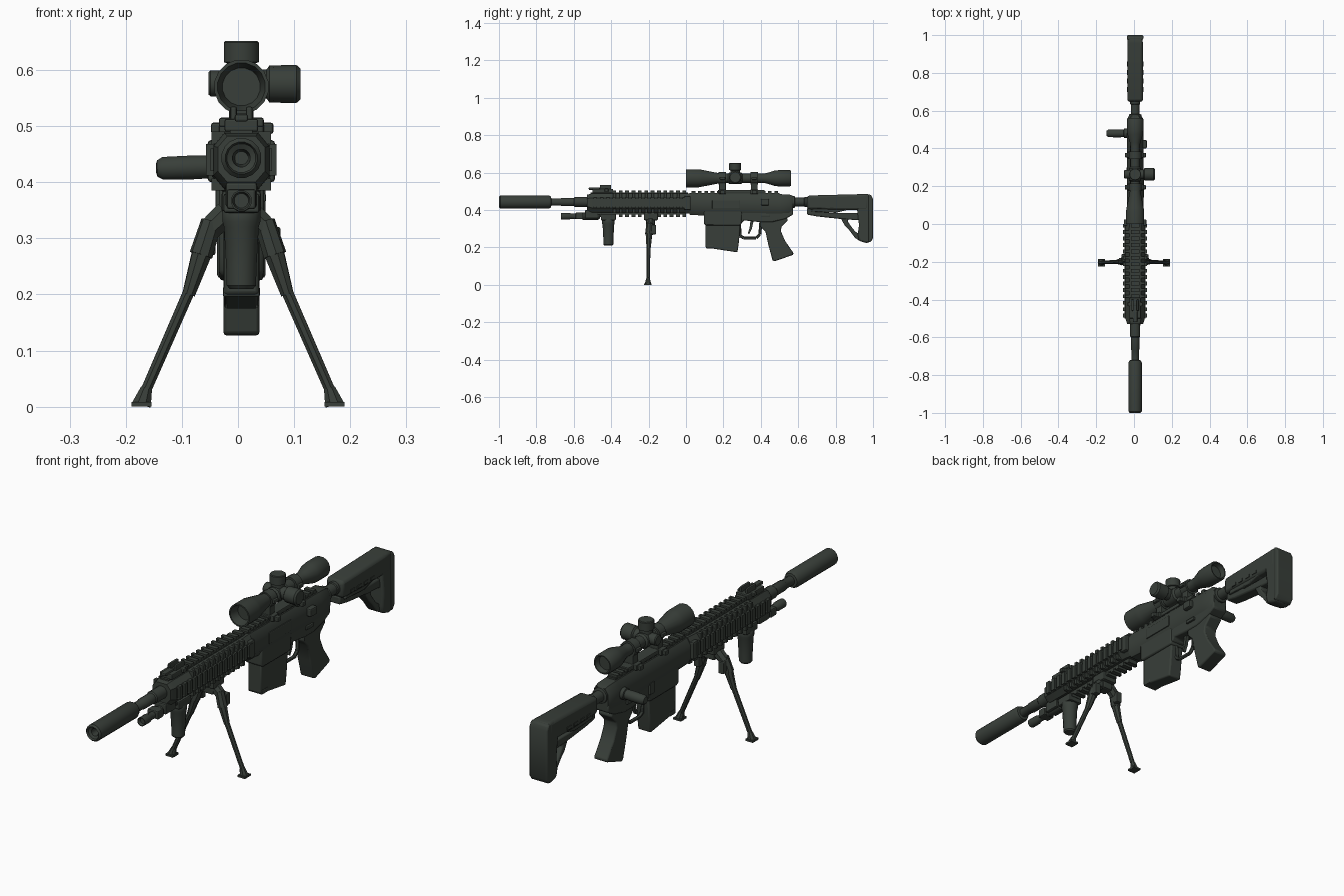
import bpy, bmesh, math
from mathutils import Vector, Matrix

CX = 0.006   # gun centreline
BZ = 0.443   # bore height
mat = bpy.data.materials.new("dark olive grey")
mat.diffuse_color = (0.040, 0.049, 0.041, 1)


def finish(name, bm, bevel=0.0, smooth=True):
    bmesh.ops.recalc_face_normals(bm, faces=bm.faces)
    me = bpy.data.meshes.new(name)
    bm.to_mesh(me)
    bm.free()
    me.materials.append(mat)
    ob = bpy.data.objects.new(name, me)
    bpy.context.collection.objects.link(ob)
    if bevel:
        m = ob.modifiers.new("bevel", 'BEVEL')
        m.width, m.segments, m.limit_method = bevel, 2, 'ANGLE'
        m.angle_limit = math.radians(35)
    if smooth:
        bpy.ops.object.select_all(action='DESELECT')
        ob.select_set(True)
        bpy.context.view_layer.objects.active = ob
        bpy.ops.object.shade_smooth_by_angle(angle=math.radians(35))
    return ob


def boxes(name, items, bevel=0.0):
    """Each item: x0, x1, y0, y1, z0, z1 (x relative to the centreline)."""
    bm = bmesh.new()
    for x0, x1, y0, y1, z0, z1 in items:
        m = Matrix.Translation((CX + (x0 + x1) / 2, (y0 + y1) / 2, (z0 + z1) / 2))
        bmesh.ops.create_cube(bm, size=1, matrix=m @ Matrix.Diagonal((x1 - x0, y1 - y0, z1 - z0, 1)))
    return finish(name, bm, bevel, False)


def side_profile(name, pts, half, bevel=0.0):
    """Extrude a (y, z) outline across x."""
    bm = bmesh.new()
    f = bm.faces.new([bm.verts.new((CX - half, y, z)) for y, z in pts])
    r = bmesh.ops.extrude_face_region(bm, geom=[f])
    bmesh.ops.translate(bm, vec=(2 * half, 0, 0), verts=[v for v in r["geom"] if isinstance(v, bmesh.types.BMVert)])
    return finish(name, bm, bevel)


def octagon_bar(name, rings, c=0.4):
    """Chamfered bar along y; rings: y, half width, z0, z1."""
    bm, loops = bmesh.new(), []
    for y, w, z0, z1 in rings:
        d, e = w * c, (z1 - z0) * c * 0.6
        pts = [(w, z0 + e), (w, z1 - e), (w - d, z1), (d - w, z1), (-w, z1 - e), (-w, z0 + e), (d - w, z0), (w - d, z0)]
        loops.append([bm.verts.new((CX + x, y, z)) for x, z in pts])
    for a, b in zip(loops, loops[1:]):
        for i in range(8):
            bm.faces.new((a[i], a[(i + 1) % 8], b[(i + 1) % 8], b[i]))
    bm.faces.new(loops[0])
    bm.faces.new(loops[-1])
    return finish(name, bm)


def lathe(name, origin, direction, prof, n=16):
    """Spin (distance, radius) points round an axis."""
    q = Vector(direction).to_track_quat('Z', 'Y')
    o, bm, loops = Vector(origin), bmesh.new(), []
    for t, r in prof:
        loops.append([bm.verts.new(o + q @ Vector((r * math.cos(2 * math.pi * (i + .5) / n),
                      r * math.sin(2 * math.pi * (i + .5) / n), t))) for i in range(n)])
    for a, b in zip(loops, loops[1:]):
        for i in range(n):
            bm.faces.new((a[i], a[(i + 1) % n], b[(i + 1) % n], b[i]))
    bm.faces.new(loops[0])
    bm.faces.new(loops[-1])
    return finish(name, bm)


def rod(name, a, b, r0, r1, n=8):
    d = Vector(b) - Vector(a)
    return lathe(name, a, d, [(0, r0), (d.length, r1)], n)


Y = (0, 1, 0)
# Suppressor, barrel
lathe("suppressor", (CX, 0, BZ), Y, [(-.90, .012), (-.985, .016), (-.99, .026), (-1, .029), (-.992, .036), (-.735, .036), (-.722, .03), (-.72, .02)])
lathe("barrel", (CX, 0, BZ), Y, [(-.73, .02), (-.67, .02), (-.665, .023), (-.6, .023), (-.595, .027), (-.5, .027)], 12)

# Handguard with rails on four sides
octagon_bar("handguard", [(-.53, .042, .40, .482), (-.505, .05, .388, .488), (-.02, .052, .385, .488), (.025, .05, .38, .49)])
steps = [-.495 + .034 * i for i in range(15)]
boxes("top_rail", [(-.02, .02, -.51, .01, .485, .493)] + [(-.022, .022, y, y + .02, .49, .505) for y in steps])
boxes("bottom_rail", [(-.02, .02, -.51, .0, .375, .39)] + [(-.023, .023, y, y + .02, .364, .378) for y in steps])
for s, nm in ((1, "right"), (-1, "left")):
    def sx(a, b):
        return (min(a * s, b * s), max(a * s, b * s))
    boxes(nm + "_side_rail", [(*sx(.045, .055), -.5, 0, .42, .46)] + [(*sx(.05, .063), y, y + .02, .412, .468) for y in steps])
    boxes(nm + "_vent_ribs", [(*sx(.03, .053), y + .004, y + .018, z, z + .022) for y in steps[3:14] for z in (.385, .468)])
    boxes(nm + "_handguard_lug", [(*sx(.04, .06), -.01, .025, .40, .475)], .006)

# Folded front sight
boxes("front_sight", [(-.03, .03, -.5, -.39, .49, .513), (-.02, -.008, -.46, -.4, .51, .535), (.008, .02, -.46, -.4, .51, .535),
                      (-.012, .012, -.52, -.46, .508, .521), (-.04, .04, -.435, -.415, .498, .515)], .004)

# Light under the front, foregrip
lathe("under_light", (CX, 0, .367), Y, [(-.655, .013), (-.668, .016), (-.668, .019), (-.625, .019), (-.615, .015), (-.56, .015), (-.55, .02), (-.47, .02), (-.46, .012)], 12)
boxes("light_clamp", [(-.026, .026, -.59, -.55, .352, .388), (-.028, .028, -.54, -.47, .355, .40)], .005)
lathe("foregrip", (CX, -.415, 0), (0, 0, 1), [(.21, .022), (.216, .027), (.25, .028), (.32, .032), (.33, .035), (.348, .035), (.355, .03)], 12)
boxes("foregrip_clamp", [(-.032, .032, -.455, -.375, .345, .38)], .005)

# Bipod
boxes("bipod_mount", [(-.035, .035, -.225, -.15, .345, .385), (-.025, .025, -.215, -.165, .315, .35)], .006)
for s, nm in ((1, "right"), (-1, "left")):
    rod(nm + "_bipod_hinge", (s * .02, -.19, .345), (s * .052, -.19, .315), .024, .022)
    rod(nm + "_bipod_upper_leg", (s * .047, -.193, .33), (s * .066, -.198, .27), .019, .021)
    rod(nm + "_bipod_middle_leg", (s * .064, -.198, .275), (s * .088, -.2, .2), .019, .012)
    rod(nm + "_bipod_lower_leg", (s * .083, -.2, .215), (s * .168, -.203, .02), .011, .010)
    rod(nm + "_bipod_foot", (s * .163, -.203, .033), (s * .172, -.203, .003), .011, .0185)
    boxes(nm + "_bipod_latch", [(s * .058 - .015, s * .058 + .012, -.185, -.16, .27, .32)], .004)
boxes("bipod_pad", [(s * .172 - CX - .018, s * .172 - CX + .018, -.224, -.184, 0, .008) for s in (1, -1)])

# Receiver
octagon_bar("upper_receiver", [(.02, .046, .375, .488), (.10, .043, .37, .485), (.50, .043, .365, .485), (.555, .043, .37, .483), (.572, .034, .385, .475)])
side_profile("lower_receiver", [(.095, .41), (.095, .33), (.30, .33), (.31, .345), (.40, .335), (.46, .335), (.53, .352), (.572, .375), (.572, .41)], .036, .006)
side_profile("magazine_well", [(.095, .40), (.095, .325), (.11, .318), (.295, .318), (.30, .40)], .04, .006)
side_profile("magazine", [(.104, .34), (.104, .20), (.275, .174), (.283, .23), (.292, .34)], .031, .006)
boxes("magazine_base", [(-.033, .033, .108, .15, .195, .215)], .004)
boxes("receiver_rail", [(-.02, .02, .02, .50, .483, .492)] + [(-.022, .022, .03 + .034 * i, .05 + .034 * i, .487, .502) for i in range(14)])
boxes("ejection_cover", [(.035, .047, .14, .29, .405, .455)], .004)
boxes("forward_button", [(.03, .062, .40, .445, .425, .46)], .006)
boxes("selector_levers", [(.03, .044, .40, .45, .365, .38), (-.044, -.03, .40, .45, .365, .38), (-.046, -.03, .27, .3, .35, .40)], .003)

# Bolt handle
lathe("bolt_handle", (CX - .03, .48, .428), (-1, 0, -.03), [(0, .026), (.028, .026), (.03, .021), (.06, .022), (.11, .021), (.12, .015), (.122, .008)], 12)

# Trigger and guard
guard = [(.285, .335), (.29, .262), (.31, .25), (.375, .25), (.395, .27), (.40, .335)]
for i, (a, b) in enumerate(zip(guard, guard[1:])):
    rod("trigger_guard_%d" % (i + 1), (CX, *a), (CX, *b), .008, .008, 6)
side_profile("trigger", [(.345, .345), (.34, .305), (.33, .275), (.338, .272), (.352, .30), (.362, .345)], .007)

# Pistol grip
side_profile("pistol_grip", [(.395, .35), (.395, .315), (.425, .285), (.44, .215), (.463, .13), (.475, .127), (.572, .16), (.575, .17),
                             (.53, .235), (.508, .285), (.51, .31), (.545, .345), (.54, .36)], .032, .012)

# Buffer tube and stock
lathe("buffer_tube", (CX, 0, BZ), Y, [(.56, .034), (.58, .034), (.583, .024), (.7, .024)], 12)
lathe("tube_collar", (CX, 0, BZ), Y, [(.632, .024), (.635, .028), (.655, .028)], 12)
side_profile("stock_body", [(.647, .474), (.66, .478), (.93, .485), (.975, .486), (.975, .40), (.80, .40), (.647, .405)], .041, .012)
side_profile("stock_lower_ledge", [(.647, .41), (.647, .376), (.70, .366), (.83, .352), (.93, .345), (.93, .385), (.76, .385), (.74, .41)], .027, .006)
side_profile("stock_lever", [(.68, .41), (.67, .392), (.80, .385), (.86, .40), (.87, .412)], .036, .004)
side_profile("stock_butt", [(.905, .482), (.965, .486), (.985, .482), (.997, .462), (.997, .25), (.985, .23), (.967, .223), (.925, .235),
                            (.918, .27), (.925, .32)], .04, .009)
side_profile("butt_pad", [(.975, .484), (.99, .48), (1, .46), (1, .25), (.988, .23), (.975, .228)], .043, .006)
side_profile("stock_strut", [(.825, .36), (.87, .355), (.865, .338), (.885, .31), (.905, .285), (.93, .27), (.93, .234), (.905, .25),
                             (.875, .29), (.85, .315)], .024, .005)
boxes("stock_ribs", [(-.044, .044, .70 + .045 * i, .725 + .045 * i, .412, .425) for i in range(4)])

# Scope
SZ = .57
lathe("scope", (CX, 0, SZ), Y, [(.04, .034), (.01, .04), (0, .043), (0, .049), (.07, .049), (.085, .046), (.18, .027), (.20, .025), (.41, .025),
                                (.43, .028), (.475, .042), (.495, .044), (.555, .044), (.562, .04), (.562, .035), (.54, .03)], 16)
lathe("turret_hub", (CX, 0, SZ), Y, [(.225, .025), (.232, .033), (.295, .033), (.302, .025)], 12)
lathe("top_turret", (CX, .263, SZ), (0, 0, 1), [(0, .026), (.042, .026), (.044, .032), (.079, .032), (.082, .029)], 14)
lathe("right_turret", (CX, .263, SZ + .005), (1, 0, 0), [(0, .026), (.045, .026), (.05, .033), (.098, .034), (.105, .028)], 14)
lathe("left_turret", (CX, .263, SZ + .006), (-1, 0, 0), [(0, .024), (.055, .024), (.059, .02)], 12)

# Scope mounts
for i, y in enumerate((.195, .365)):
    lathe("scope_ring_%d" % (i + 1), (CX, y, SZ), Y, [(-.02, .025), (-.02, .034), (.02, .034), (.02, .025)], 12)
    boxes("scope_mount_%d" % (i + 1), [(-.022, .022, y - .018, y + .018, .50, .55), (-.04, .04, y - .02, y + .02, .485, .51),
                                       (-.054, .057, y - .012, y + .012, .486, .506), (-.043, .043, y - .015, y + .015, .562, .578)], .004)
boxes("scope_mount_base", [(-.026, .026, .17, .42, .49, .508)], .004)
